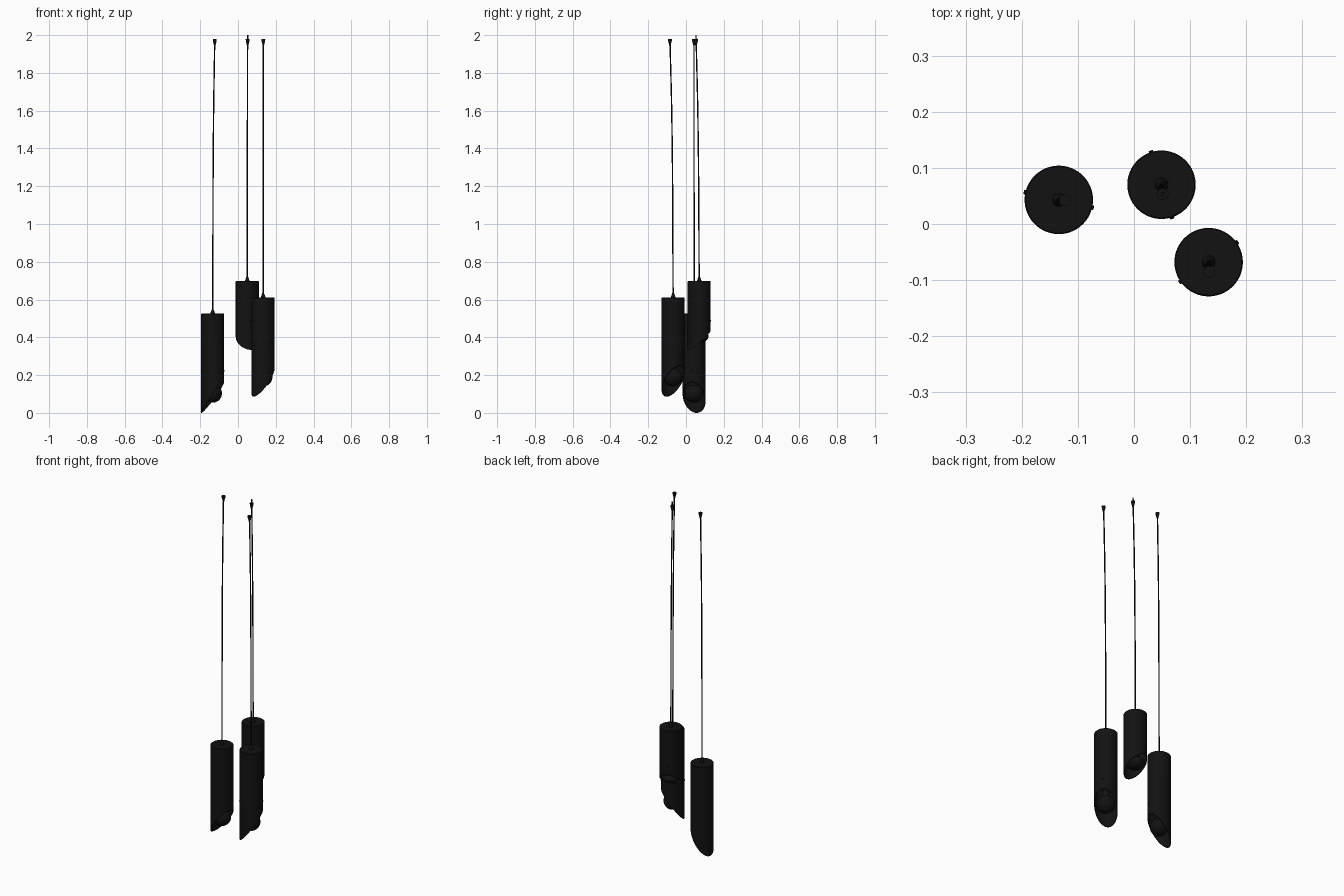
import bpy, bmesh, math
from mathutils import Vector

if "Cube" in bpy.data.objects:
    bpy.data.objects.remove(bpy.data.objects["Cube"])

R, SEG = 0.061, 64
black = bpy.data.materials.new("matte_black")
black.diffuse_color = (0.006, 0.006, 0.006, 1)
black.use_nodes = True
black.node_tree.nodes["Principled BSDF"].inputs["Base Color"].default_value = black.diffuse_color


def finish(name, bm):
    bmesh.ops.recalc_face_normals(bm, faces=bm.faces)
    me = bpy.data.meshes.new(name)
    bm.to_mesh(me)
    bm.free()
    ob = bpy.data.objects.new(name, me)
    bpy.context.collection.objects.link(ob)
    me.materials.append(black)
    bpy.ops.object.select_all(action='DESELECT')
    bpy.context.view_layer.objects.active = ob
    ob.select_set(True)
    bpy.ops.object.shade_smooth_by_angle(angle=math.radians(35))
    return ob


def rings(name, profile, loc, n, z_of=None):
    """Revolve (radius, z) points; z_of may tilt a ring. Both ends are capped."""
    bm = bmesh.new()
    loops = []
    for i, (r, z) in enumerate(profile):
        loop = []
        for k in range(n):
            a = 2 * math.pi * k / n
            x, y = r * math.cos(a), r * math.sin(a)
            loop.append(bm.verts.new((x, y, z_of(i, x, y, z) if z_of else z)))
        loops.append(loop)
    for a, b in zip(loops, loops[1:]):
        for k in range(n):
            bm.faces.new((a[k], a[(k + 1) % n], b[(k + 1) % n], b[k]))
    bm.faces.new(loops[0])
    bm.faces.new(loops[-1])
    ob = finish(name, bm)
    ob.location = loc
    return ob


def cord(name, points):
    cu = bpy.data.curves.new(name, 'CURVE')
    cu.dimensions = '3D'
    cu.bevel_depth, cu.bevel_resolution = 0.0035, 2
    cu.use_fill_caps = True
    sp = cu.splines.new('BEZIER')
    sp.bezier_points.add(len(points) - 1)
    for bp, p in zip(sp.bezier_points, points):
        bp.co = p
        bp.handle_left_type = bp.handle_right_type = 'AUTO'
    ob = bpy.data.objects.new(name, cu)
    bpy.context.collection.objects.link(ob)
    cu.materials.append(black)


def lamp(tag, x, y, top, low, drop, angle, end, z_end):
    s = (top - low) / 0.525          # shorter lamps are squashed in height
    d = Vector((math.cos(angle), math.sin(angle)))

    # slanted rim: lowest in direction d
    def cut(i, px, py, z):
        return low + drop / 2 * (1 - (px * d.x + py * d.y) / R) if i in (2, 3) else z

    # open tube shade with a closed top
    rings(tag + "_shade", [(R - .002, top), (R, top - .002), (R, 0), (R - .003, 0),
                           (R - .003, top - .006)], (x, y, 0), SEG, cut)

    # round bulb with a neck, and its socket
    cz, r = low + 0.103 * s, 0.049
    bulb = [(max(r * math.sin(t), .0005), cz - r * s * math.cos(t))
            for t in [math.pi * .83 * k / 14 for k in range(15)]]
    bulb += [(.019, cz + .065 * s), (.017, cz + .085 * s)]
    rings(tag + "_bulb", bulb, (x, y, 0), 32)
    rings(tag + "_socket", [(.02, cz + .08 * s), (.02, cz + .16 * s), (.008, cz + .17 * s),
                            (.008, top - .004)], (x, y, 0), 24)

    # cord grip on the shade, cord, and ceiling plug
    rings(tag + "_cord_grip", [(.012, top - .002), (.011, top + .006), (.005, top + .022),
                               (.004, top + .028)], (x, y, 0), 20)
    ex, ey = end
    mid = (x + (ex - x) * .4, y + (ey - y) * .4, 1.55)
    cord(tag + "_cord", [(x, y, top), mid, (ex, ey, z_end)])
    rings(tag + "_ceiling_plug", [(.004, 1.945), (.0095, 1.968), (.0105, 1.979)],
          (ex, ey, 0), 20)

    # small side screws
    for sgn in (-1, 1):
        ob = rings(tag + "_screw", [(.004, -.003), (.004, .002), (.003, .003)],
                   (x + sgn * d.x * R, y + sgn * d.y * R, cz + .12 * s), 12)
        ob.rotation_euler = (0, math.pi / 2, angle + (0 if sgn > 0 else math.pi))


lamp("left_lamp", -.134, .043, .525, 0.0, .165, math.atan2(.22, -.97), (-.123, .042), 1.98)
lamp("back_lamp", .049, .070, .697, .334, .105, math.atan2(-.95, .30), (.051, .053), 2.0)
lamp("right_lamp", .133, -.068, .611, .086, .165, math.atan2(-.57, -.82), (.134, -.085), 1.98)
